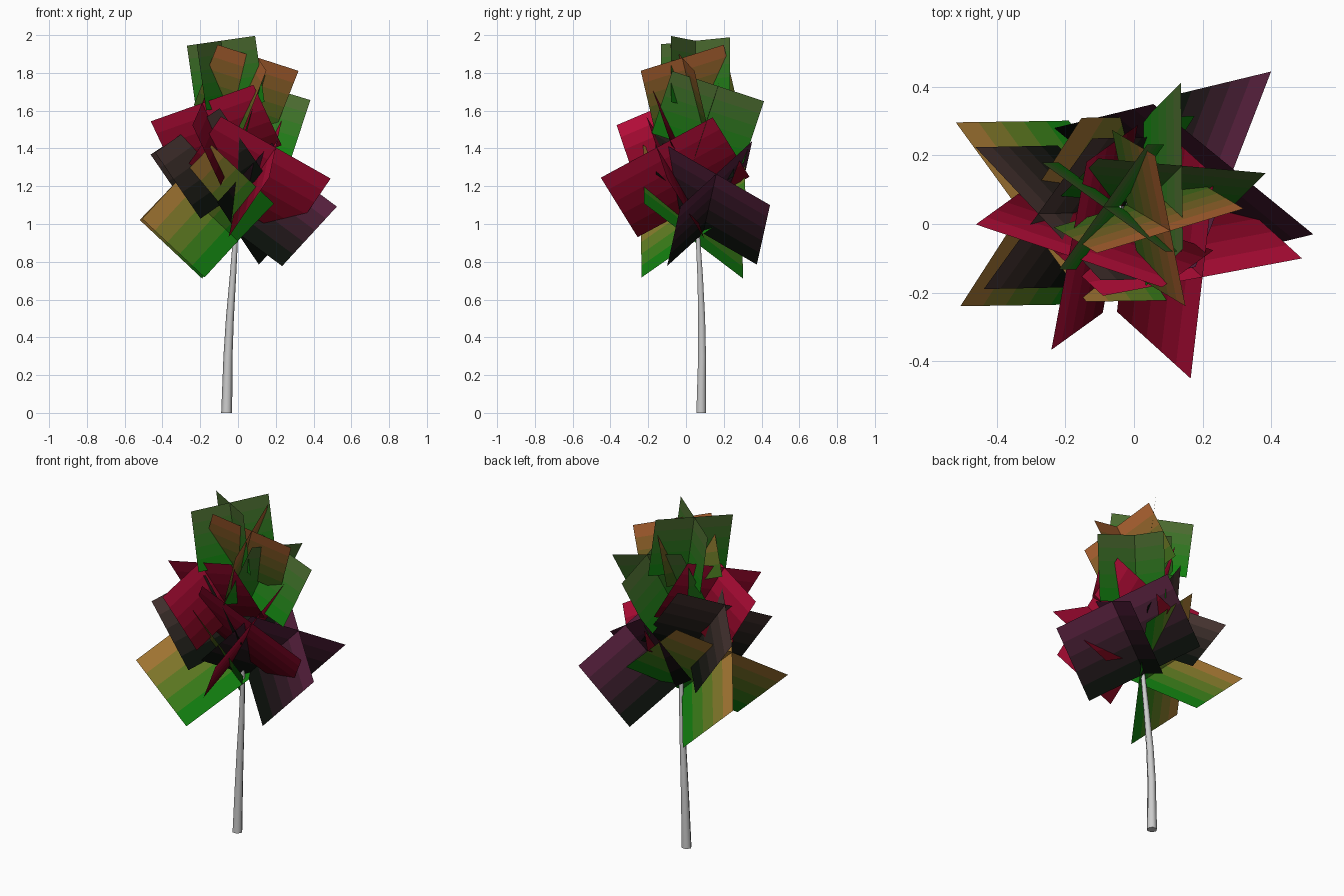
import bpy, bmesh, math
from mathutils import Vector

if "Cube" in bpy.data.objects:
    bpy.data.objects.remove(bpy.data.objects["Cube"])

STRIPS = 5


def material(name, srgb):
    m = bpy.data.materials.new(name)
    m.diffuse_color = (*[c ** 2.2 for c in srgb], 1)
    m.use_nodes = True
    m.node_tree.nodes["Principled BSDF"].inputs["Base Color"].default_value = m.diffuse_color
    return m


def finish(bm, name, mats=()):
    me = bpy.data.meshes.new(name)
    bm.to_mesh(me)
    bm.free()
    for m in mats:
        me.materials.append(m)
    ob = bpy.data.objects.new(name, me)
    bpy.context.collection.objects.link(ob)
    return ob


# Trunk: tapered, gently leaning hexagonal tube (x, y, z, radius)
path = [(-.06, .08, 0, .029), (-.053, .085, .3, .024), (-.043, .083, .5, .021),
        (-.027, .075, .72, .017), (-.012, .062, .95, .013), (-.005, .05, 1.15, .010),
        (-.02, .045, 1.4, .007), (-.04, .05, 1.65, .004)]
bm = bmesh.new()
rings = [[bm.verts.new((x + r * math.cos(k * math.pi / 3), y + r * math.sin(k * math.pi / 3), z))
          for k in range(6)] for x, y, z, r in path]
for a, b in zip(rings, rings[1:]):
    for k in range(6):
        j = (k + 1) % 6
        bm.faces.new((a[k], a[j], b[j], b[k])).smooth = True
bm.faces.new(rings[0][::-1])
bm.faces.new(rings[-1])
finish(bm, "trunk")


# Leaf cluster: two crossed rectangular cards sharing the axis base -> end,
# coloured in strips that fade from the base colour to the tip colour
def leaf_cross(name, base, end, corner, base_col, tip_col):
    base, end = Vector(base), Vector(end)
    axis = end - base
    n = axis.normalized()
    d = Vector(corner) - end
    d -= n * d.dot(n)
    bm = bmesh.new()
    for side in (d, n.cross(d)):
        rows = []
        for i in range(STRIPS + 1):
            p = base + axis * i / STRIPS
            rows.append((bm.verts.new(p - side), bm.verts.new(p + side)))
        for i in range(STRIPS):
            f = bm.faces.new((rows[i][0], rows[i][1], rows[i + 1][1], rows[i + 1][0]))
            f.material_index = i
    lo, hi = Vector(base_col), Vector(tip_col)
    mats = [material(f"{name}_shade_{i}", lo.lerp(hi, i / (STRIPS - 1))) for i in range(STRIPS)]
    finish(bm, name, mats)


GREEN, ORANGE = (.10, .50, .09), (.66, .48, .22)
DARK, PURPLE = (.07, .09, .07), (.33, .14, .24)
MAROON, CRIMSON = (.36, .03, .10), (.70, .08, .23)
BARK, MOSS, RUST = (.29, .22, .21), (.30, .42, .20), (.66, .38, .20)

leaf_cross("leaves_low_left", (0, .04, .91), (-.33, .035, 1.22), (-.51, -.24, 1.03), GREEN, ORANGE)
leaf_cross("leaves_low_right", (0, .09, .95), (.29, .16, 1.265), (.40, .445, 1.10), DARK, PURPLE)
leaf_cross("leaves_mid_front", (-.015, .04, 1.09), (.20, -.155, 1.405), (.49, -.10, 1.24), MAROON, CRIMSON)
leaf_cross("leaves_mid_left", (-.04, .035, 1.14), (-.28, .03, 1.49), (-.44, -.19, 1.38), DARK, BARK)
leaf_cross("leaves_upper_left", (-.04, .015, 1.32), (-.19, -.093, 1.64), (-.46, 0, 1.54), MAROON, CRIMSON)
leaf_cross("leaves_upper_back", (.03, .06, 1.40), (.14, .17, 1.73), (.38, .145, 1.645), GREEN, MOSS)
leaf_cross("leaves_upper_right", (-.02, .055, 1.56), (.106, -.02, 1.88), (.32, .045, 1.81), (.25, .40, .12), RUST)
leaf_cross("leaves_top", (-.04, .05, 1.62), (-.09, .05, 1.97), (-.27, .18, 1.94), GREEN, MOSS)
